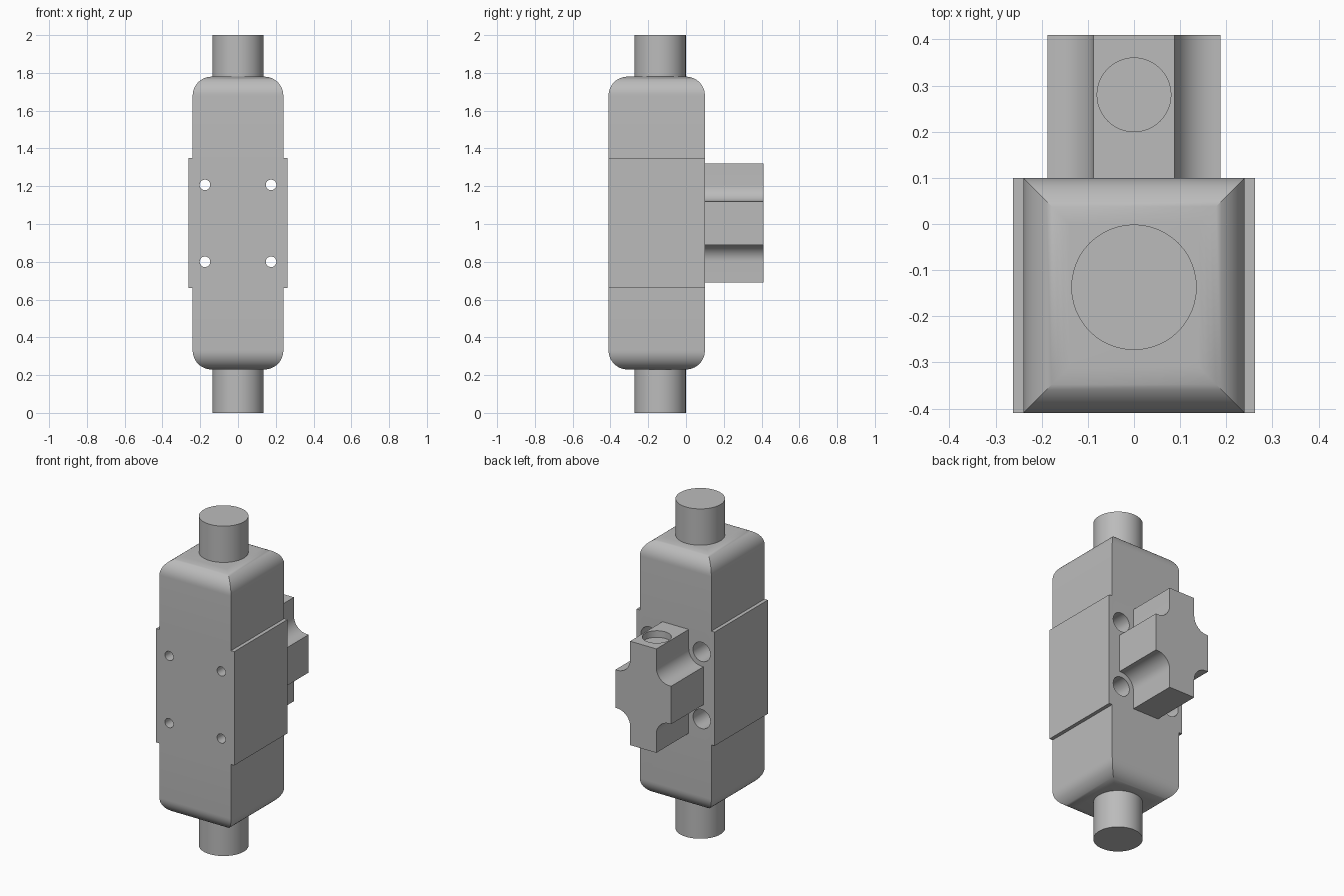
import bpy, bmesh
from math import sin, cos, pi, radians

cube = bpy.data.objects.get("Cube")
if cube:
    bpy.data.objects.remove(cube, do_unlink=True)

grey = bpy.data.materials.new("plain grey")
grey.use_nodes = True
grey.diffuse_color = (0.5, 0.5, 0.5, 1)
grey.node_tree.nodes["Principled BSDF"].inputs["Base Color"].default_value = (0.5, 0.5, 0.5, 1)

FRONT, BACK = -0.41, 0.10
MID_Y, HALF_Y = (FRONT + BACK) / 2, (BACK - FRONT) / 2


def finish(name, bm):
    bmesh.ops.recalc_face_normals(bm, faces=bm.faces)
    mesh = bpy.data.meshes.new(name)
    bm.to_mesh(mesh)
    bm.free()
    mesh.materials.append(grey)
    obj = bpy.data.objects.new(name, mesh)
    bpy.context.collection.objects.link(obj)
    return obj


def select(obj):
    bpy.ops.object.select_all(action='DESELECT')
    obj.select_set(True)
    bpy.context.view_layer.objects.active = obj


def smooth(obj):
    select(obj)
    bpy.ops.object.shade_smooth_by_angle(angle=radians(30))


def cylinder(name, radius, start, length, axis='Z'):
    """Cylinder growing from its start point along +Y or +Z."""
    bpy.ops.mesh.primitive_cylinder_add(vertices=48, radius=radius, depth=length)
    obj = bpy.context.object
    obj.name = name
    x, y, z = start
    if axis == 'Y':
        obj.rotation_euler.x = pi / 2
        obj.location = (x, y + length / 2, z)
    else:
        obj.location = (x, y, z + length / 2)
    obj.data.materials.append(grey)
    return obj


def combine(obj, other, operation):
    mod = obj.modifiers.new(operation.title(), 'BOOLEAN')
    mod.operation, mod.solver, mod.object = operation, 'EXACT', other
    select(obj)
    bpy.ops.object.modifier_apply(modifier=mod.name)
    bpy.data.objects.remove(other, do_unlink=True)


# Housing: stacked rectangles with rounded ends and mitred corners
BOTTOM, TOP, R, STEPS = 0.23, 1.78, 0.10, 12
arc = [(R * (1 - cos(a)), R * (1 - sin(a)))
       for a in (i * pi / 2 / STEPS for i in range(STEPS + 1))]
levels = [(BOTTOM + dz, inset) for inset, dz in reversed(arc)]
levels += [(TOP - dz, inset) for inset, dz in arc]
bm = bmesh.new()
rings = []
for z, inset in levels:
    hx, hy = 0.24 - inset, HALF_Y - inset
    rings.append([bm.verts.new((sx * hx, MID_Y + sy * hy, z))
                  for sx, sy in ((-1, -1), (1, -1), (1, 1), (-1, 1))])
for low, high in zip(rings, rings[1:]):
    for i in range(4):
        j = (i + 1) % 4
        bm.faces.new((low[i], low[j], high[j], high[i]))
bm.faces.new(rings[0])
bm.faces.new(rings[-1])
housing = finish("housing", bm)

# Wider band around the middle of the housing
bpy.ops.mesh.primitive_cube_add(size=1, location=(0, MID_Y, 1.005))
band = bpy.context.object
band.scale = (0.524, 2 * HALF_Y, 0.69)
band.data.materials.append(grey)
combine(housing, band, 'UNION')

# Four stepped bolt holes, narrow at the front and wide at the back
for x in (-0.175, 0.175):
    for z in (0.80, 1.207):
        combine(housing, cylinder("cutter", 0.028, (x, FRONT - 0.1, z), 0.7, 'Y'), 'DIFFERENCE')
        combine(housing, cylinder("cutter", 0.058, (x, BACK - 0.36, z), 0.5, 'Y'), 'DIFFERENCE')
smooth(housing)

# Rod ends
for name, z in (("lower_rod", 0), ("upper_rod", 1.75)):
    smooth(cylinder(name, 0.136, (0, -0.137, z), 0.25))

# Cross-shaped mounting block with a scooped notch in each corner
MID_Z, HX, HZ = 1.005, 0.187, 0.315
NX, NZ, NR = 0.175, 0.202, 0.087
quarter = [(HX, NZ - NR)]
quarter += [(NX - NR * sin(a), NZ - NR * cos(a))
            for a in (i * pi / 2 / STEPS for i in range(STEPS + 1))]
quarter += [(NX - NR, HZ)]
back = quarter[::-1]
outline = (quarter + [(-x, z) for x, z in back]
           + [(-x, -z) for x, z in quarter] + [(x, -z) for x, z in back])
bm = bmesh.new()
face = bm.faces.new([bm.verts.new((x, BACK, MID_Z + z)) for x, z in outline])
new = bmesh.ops.extrude_face_region(bm, geom=[face], use_keep_orig=True)["geom"]
bmesh.ops.translate(bm, vec=(0, 0.31, 0),
                    verts=[g for g in new if isinstance(g, bmesh.types.BMVert)])
block = finish("mounting_block", bm)

# Round socket in the top of the block
combine(block, cylinder("cutter", 0.08, (0, 0.28, MID_Z + HZ - 0.04), 0.2), 'DIFFERENCE')
smooth(block)
